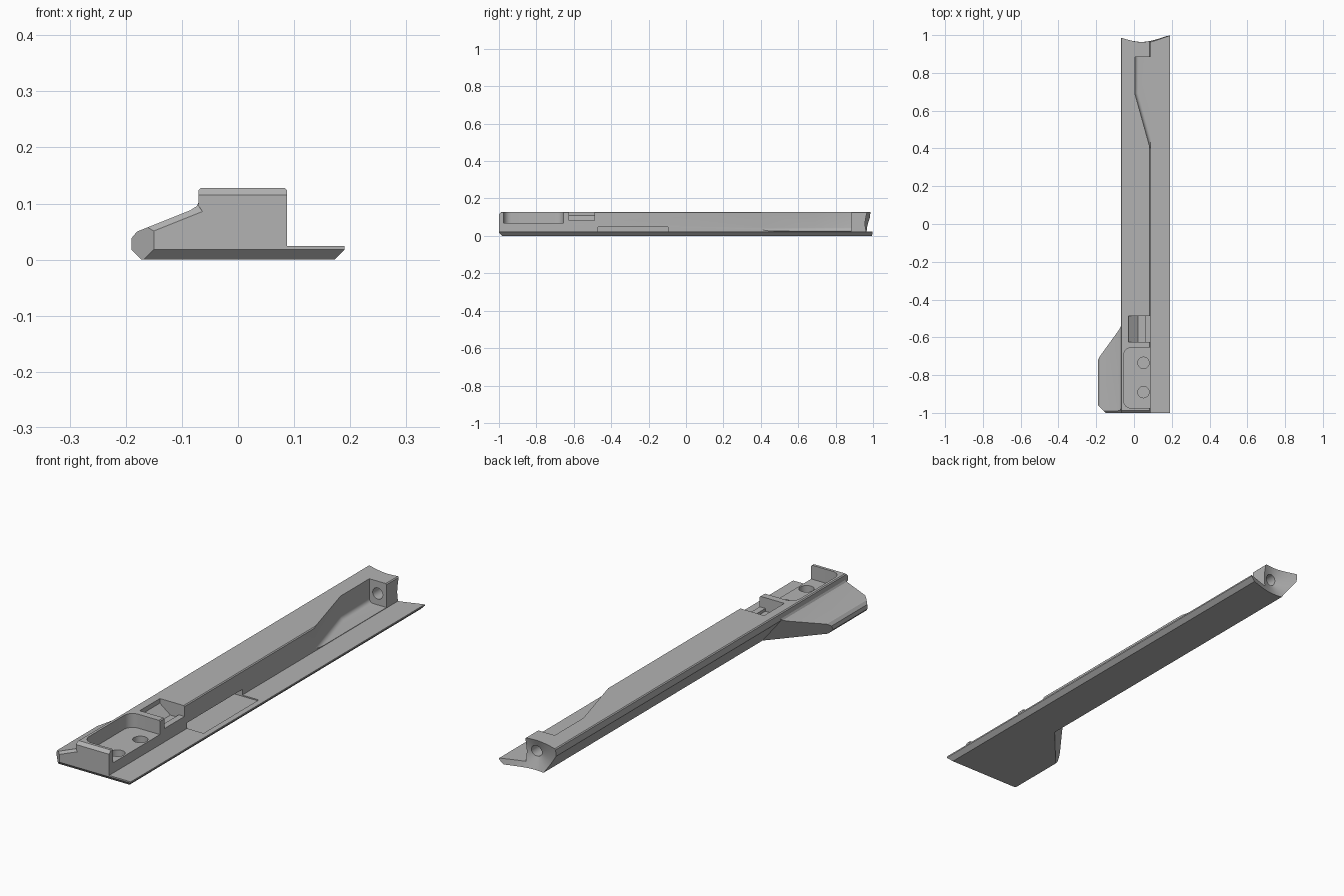
import bpy, bmesh, math
from mathutils import Vector, Matrix

cube = bpy.data.objects.get("Cube")
if cube:
    bpy.data.objects.remove(cube, do_unlink=True)

grey = bpy.data.materials.new("plain_grey")
grey.use_nodes = True
colour = (0.45, 0.45, 0.45, 1)
grey.diffuse_color = colour
grey.node_tree.nodes["Principled BSDF"].inputs["Base Color"].default_value = colour


def finish(name, bm):
    bmesh.ops.recalc_face_normals(bm, faces=bm.faces)
    mesh = bpy.data.meshes.new(name)
    bm.to_mesh(mesh)
    bm.free()
    mesh.materials.append(grey)
    obj = bpy.data.objects.new(name, mesh)
    bpy.context.collection.objects.link(obj)
    return obj


def prism(points, axis, lo, hi):
    """Extrude a profile: (x, z) points along y, or (x, y) points along z."""
    bm = bmesh.new()
    place = (lambda p: (p[0], lo, p[1])) if axis == "y" else (lambda p: (p[0], p[1], lo))
    face = bm.faces.new([bm.verts.new(place(p)) for p in points])
    out = bmesh.ops.extrude_face_region(bm, geom=[face])
    step = Vector((0, hi - lo, 0)) if axis == "y" else Vector((0, 0, hi - lo))
    bmesh.ops.translate(bm, vec=step, verts=[g for g in out["geom"] if isinstance(g, bmesh.types.BMVert)])
    return bm


def slice_off(bm, point, normal):
    """Remove everything on the normal side of a plane and close the cut."""
    out = bmesh.ops.bisect_plane(bm, geom=bm.verts[:] + bm.edges[:] + bm.faces[:], dist=1e-6,
                                 plane_co=point, plane_no=normal, clear_outer=True)
    edges = [g for g in out["geom_cut"] if isinstance(g, bmesh.types.BMEdge)]
    bmesh.ops.contextual_create(bm, geom=edges)


def cone(centre, r1, r2, depth, turn=0):
    bm = bmesh.new()
    bmesh.ops.create_cone(bm, cap_ends=True, segments=48, radius1=r1, radius2=r2, depth=depth,
                          matrix=Matrix.Translation(centre) @ Matrix.Rotation(turn, 4, "X"))
    return bm


# Long rail with a thin flange and an undercut outer side
bm = prism([(0, 0), (0.172, 0), (0.19, 0.018), (0.19, 0.024), (0.087, 0.024),
            (0.087, 0.124), (0.083, 0.128), (-0.066, 0.128), (-0.07, 0.124), (-0.07, 0.095)],
           "y", -1, 1)
slice_off(bm, (0, -1, 0.115), (0, -1, 1))
slice_off(bm, (0, -1, 0.018), (0, -1, -1))
rail = finish("rail_body", bm)

# Side wing at the front end
bm = prism([(0.08, 0), (-0.172, 0), (-0.19, 0.018), (-0.19, 0.038), (-0.18, 0.05),
            (-0.085, 0.088), (-0.074, 0.095), (-0.068, 0.107), (-0.06, 0.115), (0.08, 0.115)],
           "y", -1, -0.4)
slice_off(bm, (-0.07, -0.55, 0.09), (-0.82, 0.71, -0.4))
slice_off(bm, (-0.19, -0.96, 0), (-1, -1, 0))
slice_off(bm, (0, -1, 0.018), (0, -1, -1))
slice_off(bm, (-0.19, -1, 0.035), (-0.4, -1, 1))
wing = finish("side_wing", bm)

cutters = []

# Rounded pocket open to the flange side
r, left, y0, y1 = 0.04, -0.055, -0.975, -0.655
outline = [(0.15, y0), (0.15, y1)]
for cy, start in ((y1 - r, 90), (y0 + r, 180)):
    for i in range(7):
        a = math.radians(start + i * 15)
        outline.append((left + r + r * math.cos(a), cy + r * math.sin(a)))
cutters.append(finish("pocket_cutter", prism(outline, "z", 0.068, 0.2)))
for y in (-0.735, -0.89):
    cutters.append(finish("screw_hole_cutter", cone((0.05, y, 0.06), 0.03, 0.03, 0.06)))

# Latch notch with a sloping floor and a lip
cutters.append(finish("notch_cutter", prism(
    [(-0.03, 0.2), (-0.03, 0.108), (0.02, 0.07), (0.06, 0.07), (0.06, 0.082), (0.15, 0.082), (0.15, 0.2)],
    "y", -0.625, -0.488)))

# Shallow slot where the flange meets the rail
cutters.append(finish("flange_slot_cutter", prism(
    [(0.05, 0.019), (0.165, 0.019), (0.165, 0.048), (0.05, 0.048)], "y", -0.47, -0.095)))

# Tapered hollow near the back, with a filleted foot
bm = prism([(0.101, 0.345), (0.005, 0.69), (0.005, 0.885), (0.25, 0.885), (0.25, 0.345)],
           "z", 0.026, 0.2)
foot = [e for e in bm.edges if all(v.co.z < 0.03 and v.co.x < 0.12 for v in e.verts)]
bmesh.ops.bevel(bm, geom=foot, offset=0.018, segments=5, profile=0.5, affect="EDGES")
cutters.append(finish("hollow_cutter", bm))

# Conical back end and its through hole
cutters.append(finish("end_cone_cutter", cone((0.04, 1.04, 0.065), 0.54, 0, 0.2, math.pi / 2)))
cutters.append(finish("end_hole_cutter", cone((0.045, 0.93, 0.075), 0.024, 0.024, 0.16, math.pi / 2)))

for tool in [wing] + cutters:
    mod = rail.modifiers.new(tool.name, "BOOLEAN")
    mod.operation = "UNION" if tool is wing else "DIFFERENCE"
    mod.solver = "EXACT"
    mod.object = tool
    tool.hide_render = True

# Bake the cuts, then drop the helpers
bpy.context.view_layer.update()
solid = bpy.data.meshes.new_from_object(rail.evaluated_get(bpy.context.evaluated_depsgraph_get()))
rail.modifiers.clear()
rail.data = solid
for tool in [wing] + cutters:
    bpy.data.objects.remove(tool, do_unlink=True)

bpy.ops.object.select_all(action="DESELECT")
rail.select_set(True)
bpy.context.view_layer.objects.active = rail
bpy.ops.object.shade_smooth_by_angle(angle=math.radians(25))
